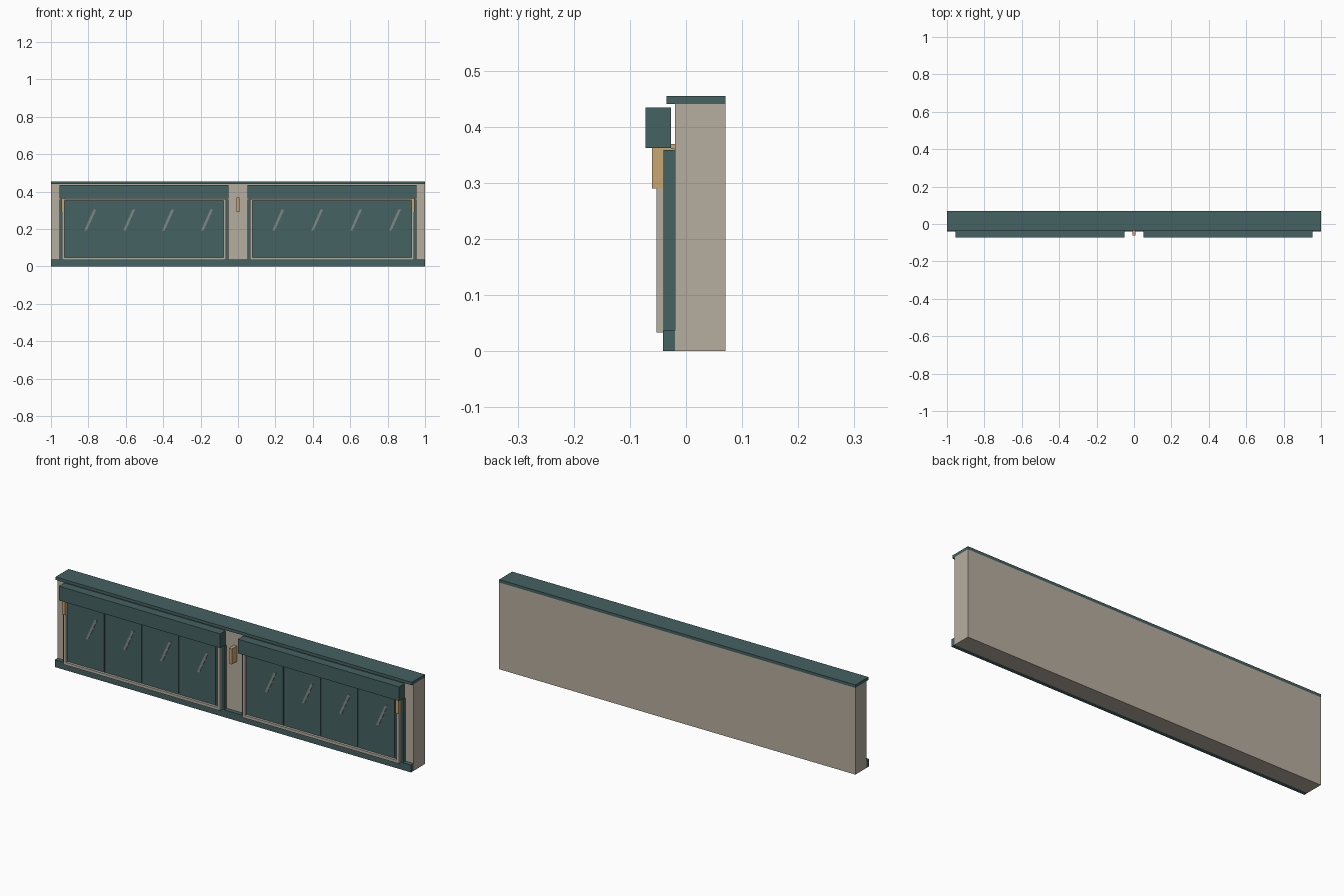
import bpy
import bmesh

if "Cube" in bpy.data.objects:
    bpy.data.objects.remove(bpy.data.objects["Cube"], do_unlink=True)


def material(name, rgb):
    mat = bpy.data.materials.new(name)
    mat.use_nodes = True
    color = (*rgb, 1.0)
    mat.diffuse_color = color
    bsdf = next(n for n in mat.node_tree.nodes if n.type == "BSDF_PRINCIPLED")
    bsdf.inputs["Base Color"].default_value = color
    return mat


TEAL = material("dark teal paint", (0.06, 0.122, 0.122))
BEIGE = material("beige plaster", (0.47, 0.42, 0.35))
OCHRE = material("ochre lamp", (0.58, 0.38, 0.17))
GLINT = material("pale glass glint", (0.21, 0.25, 0.24))


def boxes(name, mat, ranges, lean=0.0):
    """One object from axis-aligned boxes; lean shifts each box's top along x."""
    bm = bmesh.new()
    for x, y, z in ranges:
        cube = bmesh.ops.create_cube(bm, size=1.0)
        for v in cube["verts"]:
            top = v.co.z > 0
            v.co = [r[0] if c < 0 else r[1] for c, r in zip(v.co, (x, y, z))]
            if top:
                v.co.x += lean
    mesh = bpy.data.meshes.new(name)
    bm.to_mesh(mesh)
    bm.free()
    mesh.materials.append(mat)
    obj = bpy.data.objects.new(name, mesh)
    bpy.context.collection.objects.link(obj)
    return obj


# Wall, roof cap and plinth
boxes("wall", BEIGE, [((-1, 1), (-0.02, 0.07), (0, 0.44))])
boxes("roof_cap", TEAL, [((-1, 1), (-0.035, 0.07), (0.44, 0.455))])
boxes("plinth", TEAL, [((-1, 1), (-0.041, -0.02), (0, 0.037))])

# Two window bays
PANE_W, PITCH = 0.19, 0.208
for side, start in (("right", -0.955), ("left", 0.05)):
    end = start + 0.905
    boxes(side + "_window_panel", TEAL,
          [((start, end), (-0.04, -0.02), (0.035, 0.358))])
    boxes(side + "_awning_box", TEAL,
          [((start, end), (-0.072, -0.027), (0.362, 0.434))])

    # Raised trim around the glazing
    a, b, t = start + 0.013, end - 0.013, 0.014
    depth = (-0.053, -0.04)
    boxes(side + "_window_trim", BEIGE, [
        ((a, a + t), depth, (0.033, 0.36)),
        ((b - t, b), depth, (0.033, 0.36)),
        ((a + t, b - t), depth, (0.033, 0.047)),
        ((a + t, b - t), depth, (0.352, 0.36))])

    # Glass panes with slanted highlights
    first = (start + end) / 2 - 1.5 * PITCH
    centers = [first + i * PITCH for i in range(4)]
    boxes(side + "_panes", TEAL,
          [((c - PANE_W / 2, c + PANE_W / 2), (-0.045, -0.04), (0.053, 0.347))
           for c in centers])
    boxes(side + "_pane_glints", GLINT,
          [((c - 0.007, c + 0.007), (-0.047, -0.045), (0.193, 0.305))
           for c in centers], lean=0.05)

# Wall lamps at the centre post and outer window edges
for name, x in (("right", -0.936), ("centre", 0), ("left", 0.936)):
    boxes(name + "_lamp", OCHRE,
          [((x - 0.008, x + 0.008), (-0.061, -0.02), (0.29, 0.369 if x == 0 else 0.362))])
